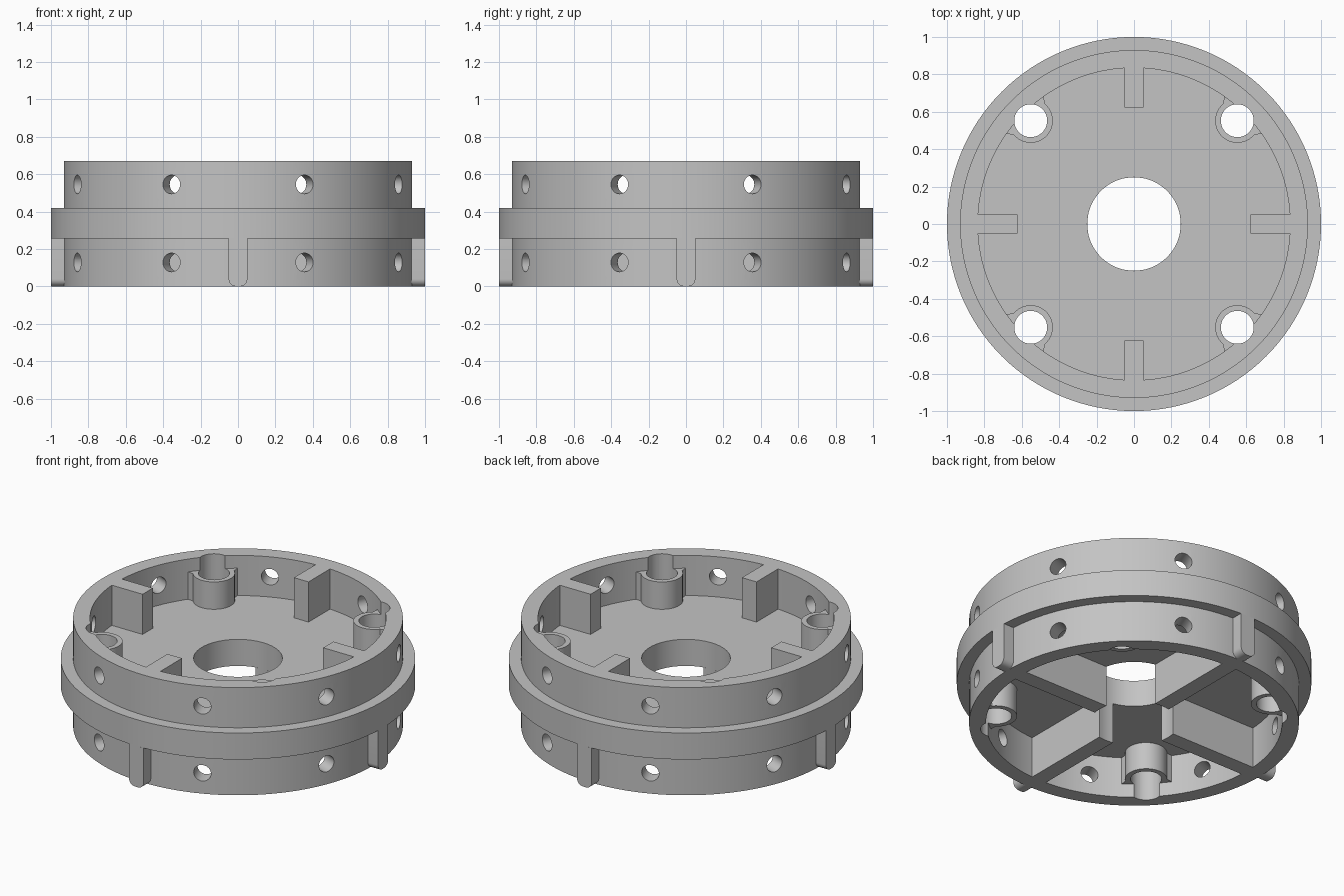
import bpy, bmesh, math
from mathutils import Matrix

if "Cube" in bpy.data.objects:
    bpy.data.objects.remove(bpy.data.objects["Cube"])

H, R_WALL, R_IN, R_FLANGE = 0.67, 0.93, 0.835, 1.0
Z_LOW, Z_HIGH = 0.255, 0.42          # underside and top of floor / flange
R_BORE, R_SCREW, D_SCREW = 0.25, 0.088, 0.781

grey = bpy.data.materials.new("light_grey")
grey.diffuse_color = (0.55, 0.55, 0.55, 1)
grey.use_nodes = True
grey.node_tree.nodes["Principled BSDF"].inputs["Base Color"].default_value = grey.diffuse_color


def make(name, bm):
    bmesh.ops.recalc_face_normals(bm, faces=bm.faces)
    me = bpy.data.meshes.new(name)
    bm.to_mesh(me)
    bm.free()
    ob = bpy.data.objects.new(name, me)
    bpy.context.collection.objects.link(ob)
    me.materials.append(grey)
    return ob


def prism(bm, pts, vec, matrix):
    """Extrude a closed outline along vec, then place it."""
    f = bm.faces.new([bm.verts.new(p) for p in pts])
    ext = bmesh.ops.extrude_face_region(bm, geom=[f])["geom"]
    top = [v for v in ext if isinstance(v, bmesh.types.BMVert)]
    bmesh.ops.translate(bm, verts=top, vec=vec)
    bmesh.ops.transform(bm, matrix=matrix, verts=list(set(f.verts) | set(top)))


def spin(deg):
    return Matrix.Rotation(math.radians(deg), 4, 'Z')


def lathe(name, profile, n=128):
    bm = bmesh.new()
    rings = []
    for i in range(n):
        a = 2 * math.pi * i / n
        rings.append([bm.verts.new((r * math.cos(a), r * math.sin(a), z)) for r, z in profile])
    k = len(profile)
    for i in range(n):
        p, q = rings[i], rings[(i + 1) % n]
        for j in range(k):
            bm.faces.new((p[j], q[j], q[(j + 1) % k], p[(j + 1) % k]))
    return make(name, bm)


def cut(ob, cutter):
    m = ob.modifiers.new("cut", 'BOOLEAN')
    m.operation, m.solver, m.object = 'DIFFERENCE', 'EXACT', cutter
    dg = bpy.context.evaluated_depsgraph_get()
    me = bpy.data.meshes.new_from_object(ob.evaluated_get(dg))
    ob.modifiers.clear()
    ob.data = me


# Body: tube wall, outer flange and floor with centre bore
body = lathe("body", [
    (R_BORE, Z_LOW), (R_IN, Z_LOW), (R_IN, 0), (R_WALL, 0), (R_WALL, Z_LOW),
    (R_FLANGE, Z_LOW), (R_FLANGE, Z_HIGH), (R_WALL, Z_HIGH), (R_WALL, H),
    (R_IN, H), (R_IN, Z_HIGH), (R_BORE, Z_HIGH)])

# Screw bosses above and below the floor, flared where they meet the wall
outline = []
for i in range(33):
    a = math.radians(84 + 192 * i / 32)
    outline.append((D_SCREW + 0.118 * math.cos(a), 0.118 * math.sin(a)))
for i in range(9):
    t = -0.143 + 0.286 * i / 8
    outline.append((math.sqrt((R_IN + 0.002) ** 2 - t * t), t))


def bosses(name, z0, z1):
    bm = bmesh.new()
    for k in range(4):
        prism(bm, [(x, y, z0) for x, y in outline], (0, 0, z1 - z0), spin(45 + 90 * k))
    return make(name, bm)


upper = bosses("upper_screw_bosses", Z_HIGH, 0.59)
lower = bosses("lower_screw_bosses", 0.085, Z_LOW)

# Cutter for vertical screw holes, which also groove the wall
bm = bmesh.new()
for k in range(4):
    bmesh.ops.create_cone(bm, cap_ends=True, segments=40, radius1=R_SCREW, radius2=R_SCREW, depth=2,
                          matrix=spin(45 + 90 * k) @ Matrix.Translation((D_SCREW, 0, 0.3)))
screw_cutter = make("screw_cutter", bm)

# Cutter for two rows of radial wall holes
bm = bmesh.new()
for z in (0.128, 0.545):
    for k in range(8):
        bmesh.ops.create_cone(bm, cap_ends=True, segments=32, radius1=0.05, radius2=0.05, depth=0.3,
                              matrix=spin(22.5 + 45 * k) @ Matrix.Translation((0.89, 0, z))
                              @ Matrix.Rotation(math.pi / 2, 4, 'Y'))
wall_cutter = make("wall_cutter", bm)

cut(body, wall_cutter)
for ob in (body, upper, lower):
    cut(ob, screw_cutter)
for c in (screw_cutter, wall_cutter):
    bpy.data.objects.remove(c)


# Ribs: short blocks above the floor, long cross arms below
def ribs(name, r0, z0, z1):
    bm = bmesh.new()
    inner = [(math.sqrt(r0 * r0 - t * t) if r0 < 0.3 else r0, t) for t in (0.05, 0.025, 0, -0.025, -0.05)]
    pts = [(R_IN, -0.05), (R_IN, 0.05)] + inner
    for k in range(4):
        prism(bm, [(x, y, z0) for x, y in pts], (0, 0, z1 - z0), spin(90 * k))
    return make(name, bm)


short_ribs = ribs("upper_ribs", 0.622, Z_HIGH, H)
cross_ribs = ribs("lower_cross_ribs", R_BORE, 0, Z_LOW)

# Outer keys with rounded lower corners
key = [(-0.05, Z_LOW)]
for i in range(9):
    a = math.pi + math.pi / 2 * i / 8
    key.append((-0.01 + 0.04 * math.cos(a), 0.04 + 0.04 * math.sin(a)))
key += [(-x, z) for x, z in reversed(key)]
bm = bmesh.new()
for k in range(4):
    prism(bm, [(0.927, y, z) for y, z in key], (0.0725, 0, 0), spin(90 * k))
keys = make("outer_keys", bm)

# Smooth curved walls, keep hard edges
for ob in (body, upper, lower, short_ribs, cross_ribs, keys):
    bpy.ops.object.select_all(action='DESELECT')
    ob.select_set(True)
    bpy.context.view_layer.objects.active = ob
    bpy.ops.object.shade_smooth_by_angle(angle=math.radians(30))
